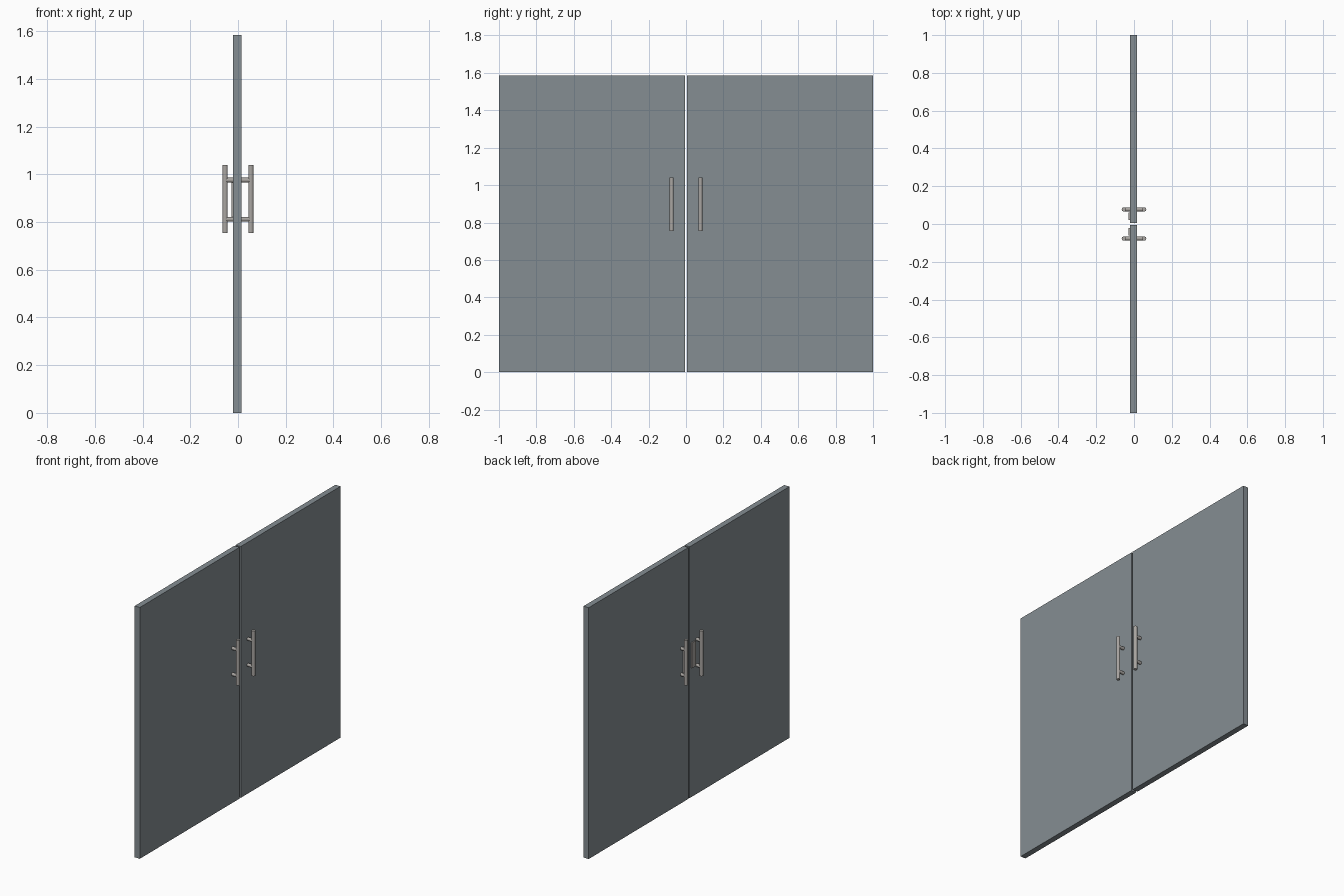
import bpy
from mathutils import Vector

if "Cube" in bpy.data.objects:
    bpy.data.objects.remove(bpy.data.objects["Cube"])


def material(name, rgb):
    m = bpy.data.materials.new(name)
    m.diffuse_color = (*rgb, 1)
    m.use_nodes = True
    m.node_tree.nodes["Principled BSDF"].inputs["Base Color"].default_value = m.diffuse_color
    return m


DOOR = material("blue grey panel", (0.235, 0.27, 0.29))
METAL = material("warm grey metal", (0.40, 0.38, 0.36))


def box(name, lo, hi, mat):
    lo, hi = Vector(lo), Vector(hi)
    bpy.ops.mesh.primitive_cube_add(size=1, location=(lo + hi) / 2)
    o = bpy.context.object
    o.name = name
    o.scale = hi - lo
    bpy.ops.object.transform_apply(location=False, rotation=False, scale=True)
    o.data.materials.append(mat)


def rod(name, a, b, radius, mat):
    a, b = Vector(a), Vector(b)
    d = b - a
    bpy.ops.mesh.primitive_cylinder_add(vertices=24, radius=radius, depth=d.length, location=(a + b) / 2,
                                        rotation=d.to_track_quat('Z', 'Y').to_euler())
    o = bpy.context.object
    o.name = name
    o.data.materials.append(mat)
    bpy.ops.object.shade_smooth_by_angle()


for side, s in (("left", -1), ("right", 1)):
    # door leaf
    y0, y1 = sorted((s * 0.006, s * 1.0))
    box(side + "_door", (-0.021, y0, 0), (0.015, y1, 1.585), DOOR)
    # lock plate on one face only
    y0, y1 = sorted((s * 0.02, s * 0.06))
    box(side + "_lock_plate", (-0.028, y0, 0.815), (-0.02, y1, 0.975), METAL)
    # pull bars on both faces, each on two standoffs
    y = s * 0.077
    for face, f in (("inner", -1), ("outer", 1)):
        rod(f"{side}_{face}_pull_bar", (f * 0.054, y, 0.755), (f * 0.054, y, 1.04), 0.011, METAL)
        for level, z in (("lower", 0.812), ("upper", 0.976)):
            rod(f"{side}_{face}_{level}_standoff", (f * 0.01, y, z), (f * 0.054, y, z), 0.010, METAL)
